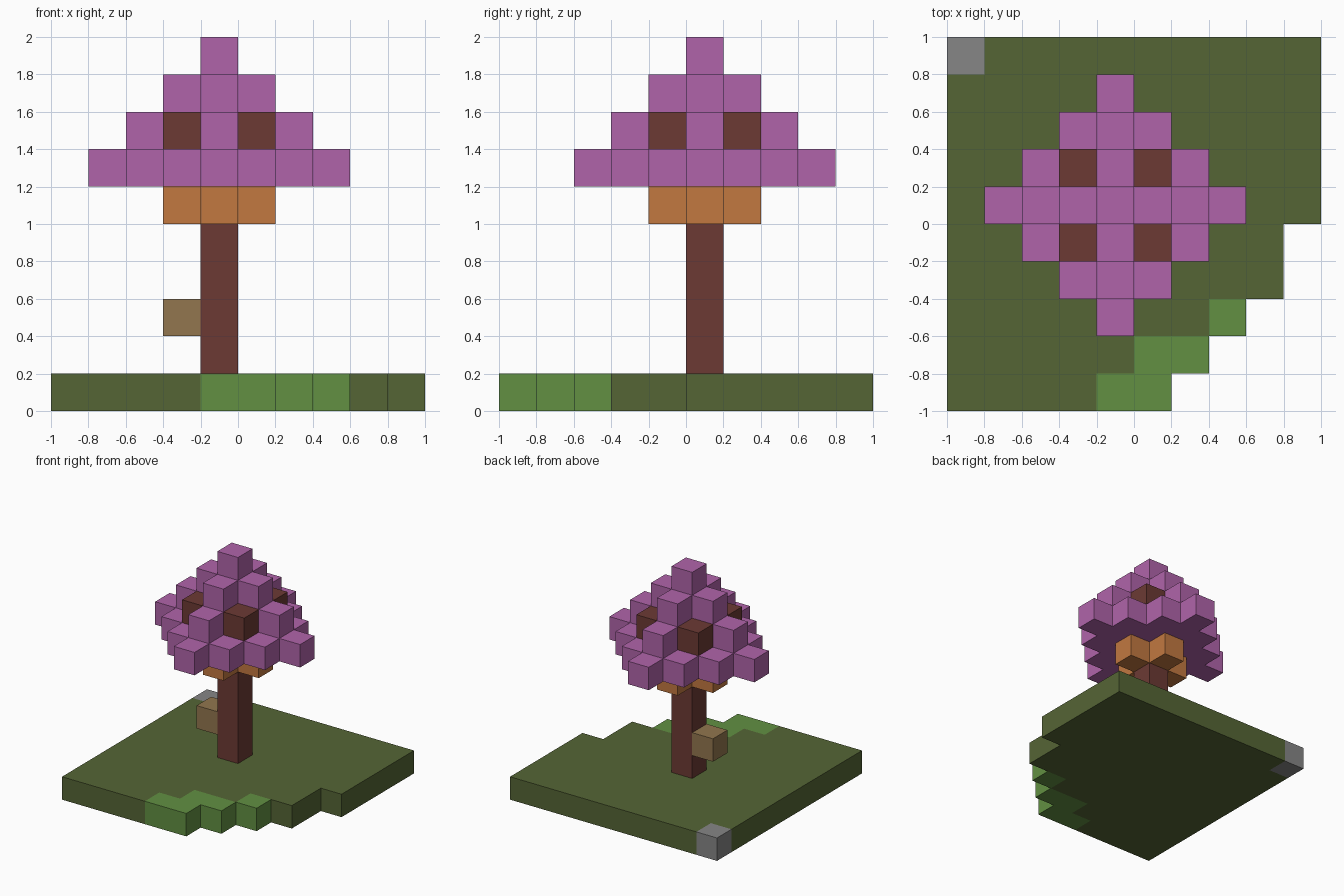
import bpy, bmesh, math
from mathutils import Vector

default = bpy.data.objects.get("Cube")
if default:
    bpy.data.objects.remove(default, do_unlink=True)

SIZE = 0.2          # edge of one block
TX, TY = -1, 0      # trunk column in block coordinates


def material(name, srgb):
    color = [((c / 255 + 0.055) / 1.055) ** 2.4 for c in srgb] + [1.0]
    mat = bpy.data.materials.new(name)
    mat.use_nodes = True
    mat.diffuse_color = color
    bsdf = mat.node_tree.nodes["Principled BSDF"]
    bsdf.inputs["Base Color"].default_value = color
    bsdf.inputs["Roughness"].default_value = 0.9
    return mat


def block_part(name, cells, mat, merge=True):
    """Build the outer skin of a set of blocks; merge joins coplanar faces."""
    cells = set(cells)
    axes = [Vector((1, 0, 0)), Vector((0, 1, 0)), Vector((0, 0, 1))]
    bm = bmesh.new()
    for cell in sorted(cells):
        centre = Vector(cell) + Vector((0.5, 0.5, 0.5))
        for a in range(3):
            u, v = axes[(a + 1) % 3], axes[(a + 2) % 3]
            for sign in (-1, 1):
                n = axes[a] * sign
                if tuple(int(p + q) for p, q in zip(cell, n)) in cells:
                    continue
                corners = [n - u - v, n + u - v, n + u + v, n - u + v]
                if sign < 0:
                    corners.reverse()
                bm.faces.new([bm.verts.new((centre + c / 2) * SIZE) for c in corners])
    bmesh.ops.remove_doubles(bm, verts=bm.verts, dist=0.001)
    if merge:
        bmesh.ops.dissolve_limit(bm, angle_limit=math.radians(1),
                                 verts=bm.verts, edges=bm.edges)
    mesh = bpy.data.meshes.new(name)
    bm.to_mesh(mesh)
    bm.free()
    mesh.materials.append(mat)
    obj = bpy.data.objects.new(name, mesh)
    bpy.context.collection.objects.link(obj)
    return obj


def diamond(radius, z):
    """Diamond-shaped layer of blocks around the trunk column."""
    span = range(-radius, radius + 1)
    return {(TX + i, TY + j, z) for i in span for j in span
            if abs(i) + abs(j) <= radius}


dark_green = material("dark grass", (85, 101, 53))
light_green = material("light grass", (98, 144, 66))
grey = material("grey stone", (134, 134, 134))
bark = material("brown bark", (108, 58, 52))
tan = material("tan wood", (146, 118, 78))
orange = material("orange wood", (194, 120, 64))
pink = material("pink blossom", (176, 100, 170))

# Ground slab with a stepped front corner
row_ends = {-5: 1, -4: 2, -3: 3, -2: 4, -1: 4}
ground = {(x, y, 0) for y in range(-5, 5) for x in range(-5, row_ends.get(y, 5))}
stone = {(-5, 4, 0)}
fresh = {(-1, -5, 0), (0, -5, 0), (0, -4, 0), (1, -4, 0), (2, -3, 0)}
block_part("ground", ground - stone - fresh, dark_green)
block_part("fresh_grass", fresh, light_green)
block_part("corner_stone", stone, grey)

# Trunk, side stub and the crown support
block_part("trunk", {(TX, TY, z) for z in range(1, 5)}, bark)
block_part("branch_stub", {(TX - 1, TY, 2)}, tan)
block_part("crown_support", diamond(1, 5), orange)

# Blossom crown: shrinking diamond layers with four bark blocks showing through
knots = {(TX + i, TY + j, 7) for i in (-1, 1) for j in (-1, 1)}
crown = set().union(*(diamond(3 - k, 6 + k) for k in range(4)))
block_part("blossom_crown", crown - knots, pink, merge=False)
block_part("crown_branches", knots, bark)
